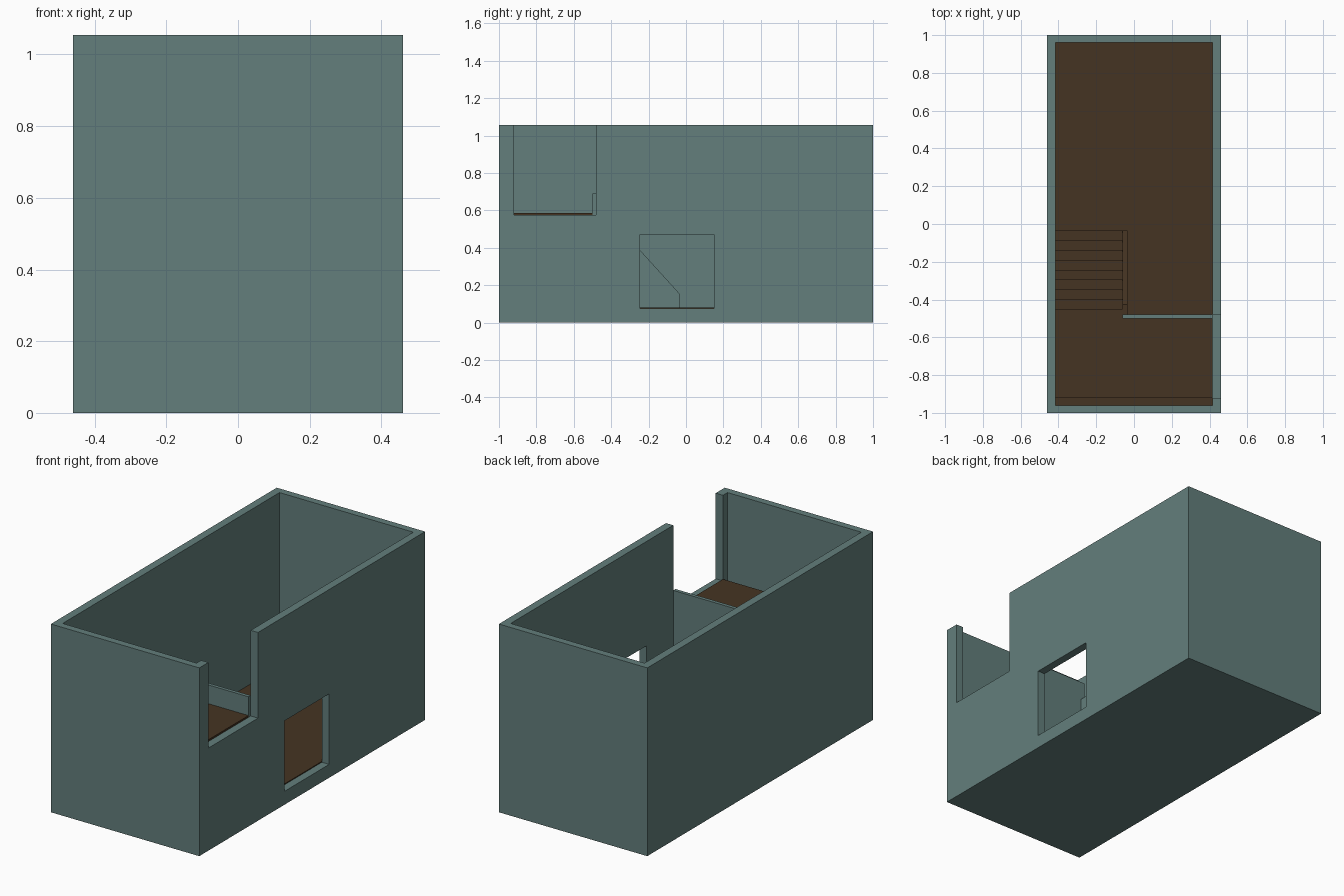
import bpy

if "Cube" in bpy.data.objects:
    bpy.data.objects.remove(bpy.data.objects["Cube"])

def material(name, rgb):
    m = bpy.data.materials.new(name)
    m.diffuse_color = (*rgb, 1)
    m.use_nodes = True
    m.node_tree.nodes["Principled BSDF"].inputs["Base Color"].default_value = m.diffuse_color
    return m

teal = material("teal_wall", (0.125, 0.21, 0.2))
brown = material("brown_wood", (0.06, 0.034, 0.016))

def add_mesh(name, verts, faces, mat):
    me = bpy.data.meshes.new(name)
    me.from_pydata(verts, [], faces)
    me.materials.append(mat)
    ob = bpy.data.objects.new(name, me)
    bpy.context.collection.objects.link(ob)
    return ob

def prism(name, profile, x0, x1, mat):
    """Extrude a (y, z) profile, given counter-clockwise, along x."""
    n = len(profile)
    verts = [(x, y, z) for x in (x0, x1) for y, z in profile]
    faces = [tuple(reversed(range(n))), tuple(range(n, 2 * n))]
    faces += [(i, (i + 1) % n, n + (i + 1) % n, n + i) for i in range(n)]
    return add_mesh(name, verts, faces, mat)

def box(name, x, y, z, mat):
    return prism(name, [(y[0], z[0]), (y[1], z[0]), (y[1], z[1]), (y[0], z[1])],
                 x[0], x[1], mat)

# outer shell, hollowed and cut for the balcony notch and the window
shell = box("outer_shell", (-0.46, 0.46), (-1, 1), (0, 1.055), teal)
cutters = [
    box("room_cutter", (-0.415, 0.415), (-0.96, 0.96), (0.07, 1.3), teal),
    box("notch_cutter", (0.3, 0.6), (-0.92, -0.48), (0.575, 1.3), teal),
    box("window_cutter", (0.3, 0.6), (-0.245, 0.15), (0.075, 0.47), teal),
]
for c in cutters:
    mod = shell.modifiers.new(c.name, 'BOOLEAN')
    mod.operation = 'DIFFERENCE'
    mod.solver = 'EXACT'
    mod.object = c
    c.hide_render = True
    c.hide_set(True)

# ground floor boards
box("ground_floor", (-0.415, 0.415), (-0.96, 0.96), (0.07, 0.08), brown)

# balcony: supporting block, boards and low parapet
box("balcony_block", (-0.06, 0.415), (-0.92, -0.48), (0.08, 0.575), teal)
box("balcony_boards", (-0.06, 0.415), (-0.92, -0.50), (0.575, 0.585), brown)
box("balcony_parapet", (-0.06, 0.415), (-0.50, -0.48), (0.575, 0.69), teal)

# staircase with landing, one stepped profile
steps, run, rise = 8, 0.0519, 0.505 / 9
profile = [(-0.92, 0.08), (-0.035, 0.08)]
for k in range(steps + 1):
    y = -0.035 - run * k
    z = 0.08 + rise * (k + 1)
    profile += [(y, z), (y - run if k < steps else -0.92, z)]
prism("staircase", profile, -0.415, -0.06, brown)

# sloping stair side wall, wooden on its upward faces
side = prism("stair_side_wall",
             [(-0.48, 0.08), (-0.035, 0.08), (-0.035, 0.155), (-0.425, 0.585), (-0.48, 0.585)],
             -0.06, -0.035, teal)
side.data.materials.append(brown)
for p in side.data.polygons:
    if p.normal.z > 0.3:
        p.material_index = 1
